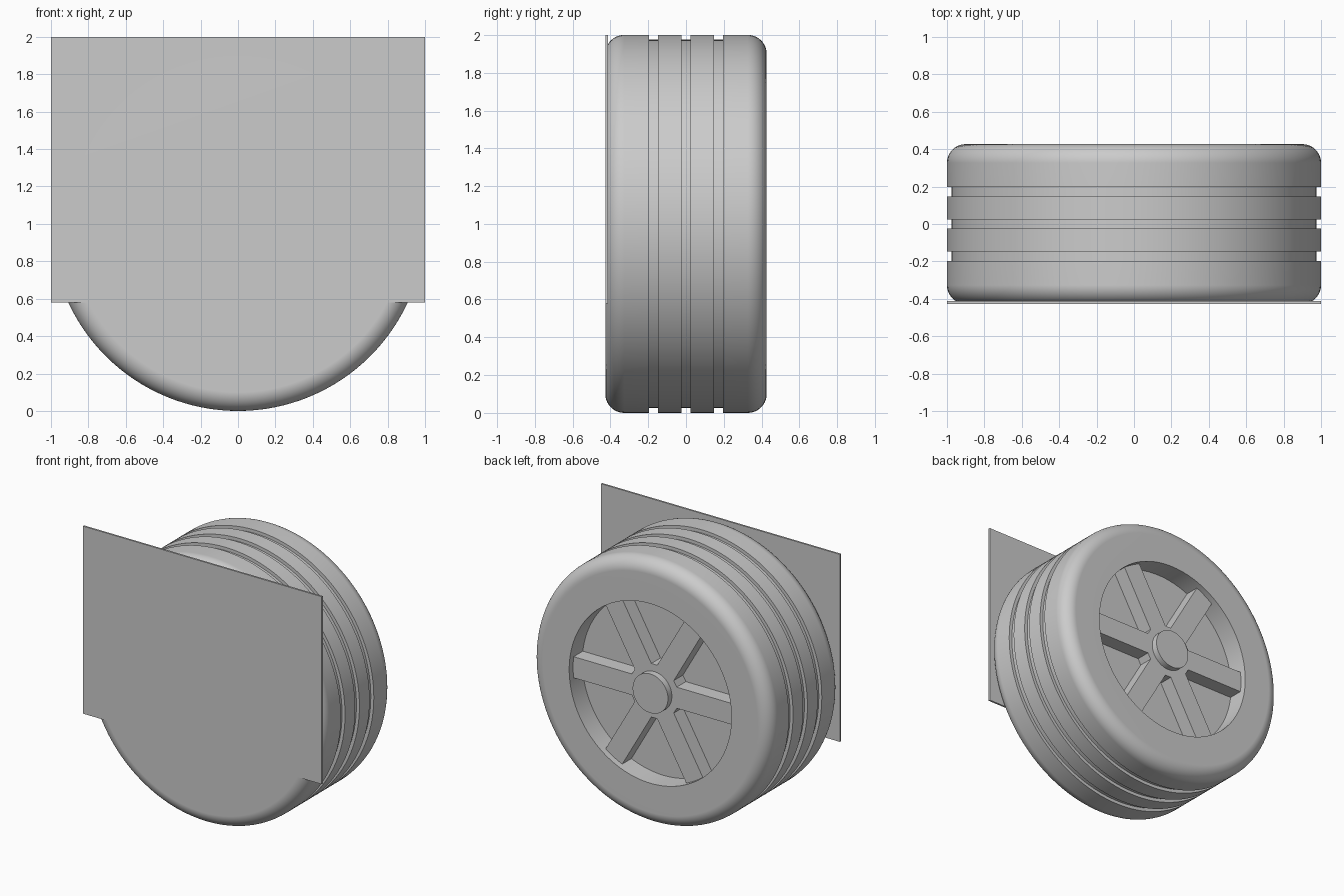
import bpy, bmesh
from math import sin, cos, pi, radians
from mathutils import Vector, Matrix

if "Cube" in bpy.data.objects:
    bpy.data.objects.remove(bpy.data.objects["Cube"])

HALF = 0.427            # half the tyre width
CENTRE = Vector((0, 0, 1))

grey = bpy.data.materials.new("plain grey")
grey.use_nodes = True
grey.diffuse_color = (0.6, 0.6, 0.6, 1)
grey.node_tree.nodes["Principled BSDF"].inputs["Base Color"].default_value = (0.6, 0.6, 0.6, 1)


def finish(name, bm, smooth=False):
    bmesh.ops.recalc_face_normals(bm, faces=bm.faces)
    mesh = bpy.data.meshes.new(name)
    bm.to_mesh(mesh)
    bm.free()
    mesh.materials.append(grey)
    obj = bpy.data.objects.new(name, mesh)
    bpy.context.collection.objects.link(obj)
    if smooth:
        bpy.ops.object.select_all(action='DESELECT')
        obj.select_set(True)
        bpy.context.view_layer.objects.active = obj
        bpy.ops.object.shade_smooth_by_angle(angle=radians(30))
        weighted = obj.modifiers.new("flat sidewalls", 'WEIGHTED_NORMAL')
        weighted.keep_sharp = True
    return obj


def lathe(name, profile, steps=128):
    """Turn a (radius, y) profile round the wheel axle."""
    bm = bmesh.new()
    verts = [bm.verts.new(CENTRE + Vector((r, y, 0))) for r, y in profile]
    edges = [bm.edges.new(pair) for pair in zip(verts, verts[1:])]
    bmesh.ops.spin(bm, geom=verts + edges, cent=CENTRE, axis=(0, 1, 0),
                   angle=2 * pi, steps=steps)
    bmesh.ops.remove_doubles(bm, verts=bm.verts, dist=0.0002)
    return finish(name, bm, smooth=True)


def extrude_outline(name, outline, y0, y1):
    """Extrude an (x, z) outline about the axle from y0 to y1."""
    bm = bmesh.new()
    face = bm.faces.new([bm.verts.new(CENTRE + Vector((x, y0, z))) for x, z in outline])
    new = bmesh.ops.extrude_face_region(bm, geom=[face])["geom"]
    moved = [v for v in new if isinstance(v, bmesh.types.BMVert)]
    bmesh.ops.translate(bm, verts=moved, vec=(0, y1 - y0, 0))
    if not face.is_valid or len(bm.faces) < len(outline) + 2:
        bm.faces.new([v for v in bm.verts if v not in moved])
    return finish(name, bm)


# Tyre: closed front, rounded shoulders, three tread grooves, recessed back
FILLET, GROOVE = 0.1, 0.025
FLOOR, RIM = 0.27, 0.68


def shoulder(side):
    arc = []
    for i in range(11):
        a = i * pi / 20
        arc.append((1 - FILLET + FILLET * sin(a), side * (HALF - FILLET + FILLET * cos(a))))
    return arc


profile = [(0, -HALF)] + shoulder(-1)
for y in (-0.172, 0, 0.172):
    profile += [(1, y - 0.025), (1 - GROOVE, y - 0.025),
                (1 - GROOVE, y + 0.025), (1, y + 0.025)]
profile += shoulder(1)[::-1] + [(RIM, HALF), (RIM, FLOOR), (0, FLOOR)]
lathe("tyre", profile)

# Six spokes joined round the hub
SPOKE_TOP, HALF_WIDTH = 0.38, 0.08
outline = []
for i in range(6):
    turn = Matrix.Rotation(i * pi / 3, 2)
    for point in ((0.188, -HALF_WIDTH), (RIM, -HALF_WIDTH),
                  (RIM, HALF_WIDTH), (0.188, HALF_WIDTH)):
        outline.append(turn @ Vector(point))
extrude_outline("spokes", outline, FLOOR - 0.01, SPOKE_TOP)

# Hub cap
lathe("hub_cap", [(0, SPOKE_TOP - 0.01), (0.148, SPOKE_TOP - 0.01), (0.148, HALF), (0, HALF)], 64)

# Thin mounting plate flush with the closed front
extrude_outline("mounting_plate", [(-1, -0.42), (1, -0.42), (1, 1), (-1, 1)], -HALF, -HALF + 0.014)
